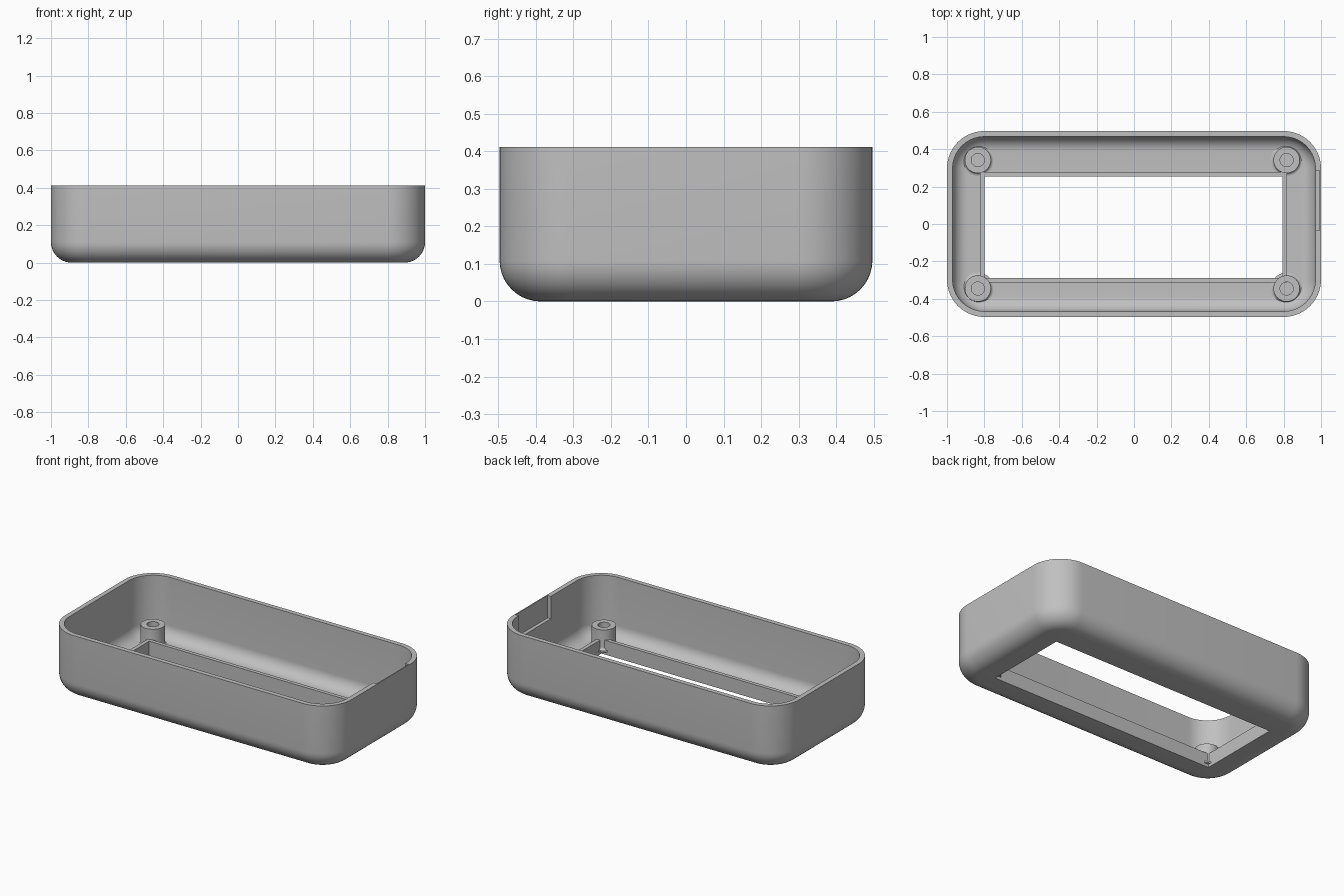
import bpy, bmesh, math
from math import cos, sin, pi

default = bpy.data.objects.get("Cube")
if default:
    bpy.data.objects.remove(default, do_unlink=True)

# Single grey plastic
grey = bpy.data.materials.new("grey plastic")
grey.use_nodes = True
colour = (0.53, 0.53, 0.53, 1)
grey.diffuse_color = colour
grey.node_tree.nodes["Principled BSDF"].inputs["Base Color"].default_value = colour

HX, HY, HEIGHT = 1.0, 0.497, 0.412     # half sizes and height
CORNER, WALL, FLOOR = 0.2, 0.03, 0.03
OUT_R, IN_R = 0.11, 0.08               # bottom fillets
RIM_TOP = 0.09
STEPS, FILLET = 14, 10


def rounded_ring(x0, x1, y0, y1, r, z):
    """Rounded rectangle as a counter-clockwise list of points."""
    pts = []
    corners = [(x1 - r, y1 - r), (x0 + r, y1 - r), (x0 + r, y0 + r), (x1 - r, y0 + r)]
    for i, (cx, cy) in enumerate(corners):
        for k in range(STEPS + 1):
            a = pi / 2 * (i + k / STEPS)
            pts.append((cx + r * cos(a), cy + r * sin(a), z))
    return pts


def inset_ring(d, z):
    return rounded_ring(d - HX, HX - d, d - HY, HY - d, CORNER - d, z)


def window_ring(grow, z):
    return rounded_ring(-0.80 - grow, 0.795 + grow, -0.29 - grow, 0.255 + grow, 0, z)


def skin(name, rings, location=(0, 0, 0)):
    """Join a closed loop of rings into one solid."""
    bm = bmesh.new()
    loops = [[bm.verts.new(p) for p in ring] for ring in rings]
    n = len(loops[0])
    for a, b in zip(loops, loops[1:] + loops[:1]):
        for i in range(n):
            j = (i + 1) % n
            bm.faces.new((a[i], a[j], b[j], b[i]))
    bmesh.ops.remove_doubles(bm, verts=bm.verts, dist=1e-5)
    loose = [e for e in bm.edges if not e.link_faces]
    bmesh.ops.delete(bm, geom=loose, context='EDGES')
    bmesh.ops.recalc_face_normals(bm, faces=bm.faces)
    mesh = bpy.data.meshes.new(name)
    bm.to_mesh(mesh)
    bm.free()
    mesh.materials.append(grey)
    obj = bpy.data.objects.new(name, mesh)
    obj.location = location
    bpy.context.collection.objects.link(obj)
    return obj


def activate(obj):
    bpy.ops.object.select_all(action='DESELECT')
    obj.select_set(True)
    bpy.context.view_layer.objects.active = obj


def smooth(obj):
    activate(obj)
    bpy.ops.object.shade_smooth_by_angle(angle=math.radians(30))


# Tray: one cross-section swept from the window, round the wall, to the inner rim
angles = [pi / 2 * k / FILLET for k in range(FILLET + 1)]
rings = [window_ring(0, 0)]
rings += [inset_ring(OUT_R * (1 - sin(a)), OUT_R * (1 - cos(a))) for a in angles]
rings += [inset_ring(0, HEIGHT), inset_ring(WALL, HEIGHT)]
rings += [inset_ring(WALL + IN_R * (1 - cos(a)), FLOOR + IN_R * (1 - sin(a))) for a in angles]
rings += [window_ring(0.024, FLOOR), window_ring(0.024, RIM_TOP), window_ring(0, RIM_TOP)]
tray = skin("tray", rings)

# Recess inside the left wall, leaving a thin outer skin
bpy.ops.mesh.primitive_cube_add(size=1, location=(0.9465, 0.125, 0.435))
cutter = bpy.context.object
cutter.name = "recess_cutter"
cutter.scale = (0.093, 0.32, 0.33)
cutter.hide_render = True
cutter.data.materials.append(grey)
bpy.context.view_layer.update()
activate(tray)
cut = tray.modifiers.new("recess", 'BOOLEAN')
cut.operation = 'DIFFERENCE'
cut.solver = 'EXACT'
cut.object = cutter
bpy.ops.object.modifier_apply(modifier=cut.name)
bpy.data.objects.remove(cutter, do_unlink=True)
smooth(tray)


# Screw posts with a flared foot and a blind hole
def circle(r, z, n=40):
    return [(r * cos(2 * pi * i / n), r * sin(2 * pi * i / n), z) for i in range(n)]


flare = [(0.07 + 0.015 * (1 - sin(a)), FLOOR + 0.015 * (1 - cos(a))) for a in angles[::2]]
profile = [(0, 0.02), (0.085, 0.02)] + flare + [(0.07, 0.155), (0.035, 0.155), (0.035, 0.05), (0, 0.05)]
for side, x in (("right", -0.835), ("left", 0.816)):
    for end, y in (("front", -0.345), ("back", 0.342)):
        # The axis points merge, closing the foot and the hole
        post = skin(f"screw_post_{end}_{side}", [circle(r, z) for r, z in profile], (x, y, 0))
        smooth(post)
